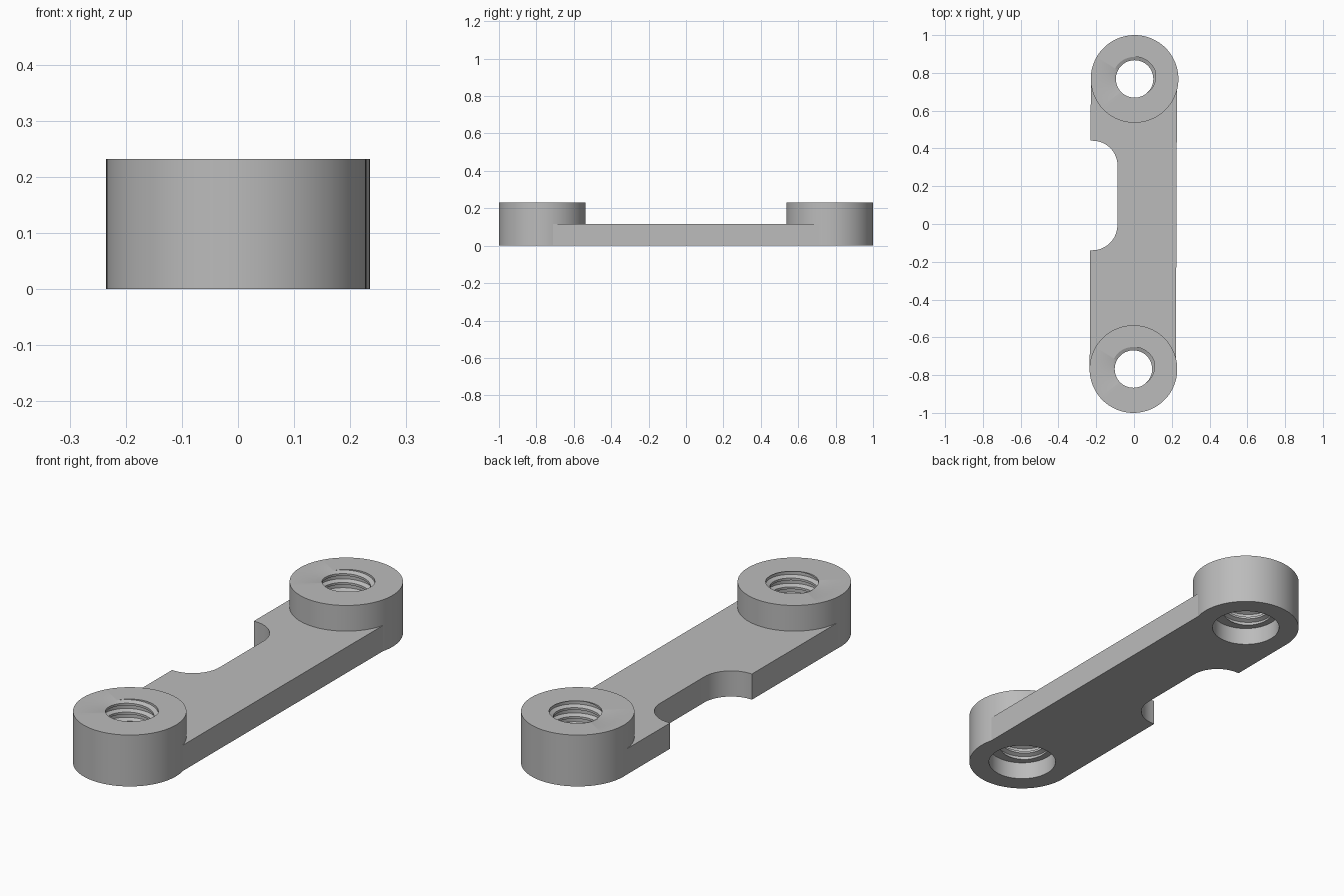
import bpy, bmesh
from math import sin, cos, pi, acos, radians

cube = bpy.data.objects.get("Cube")
if cube:
    bpy.data.objects.remove(cube)

R, HEIGHT, BAR_H, CENTRE = 0.232, 0.232, 0.116, 0.768
BORE_R, BORE_DEPTH = 0.146, 0.08
MINOR, MAJOR, PITCH = 0.099, 0.117, 0.04
SEGS = 96
TILT = -0.004

grey = bpy.data.materials.new("plain grey")
colour = (0.5, 0.5, 0.5, 1)
grey.diffuse_color = colour
grey.use_nodes = True
grey.node_tree.nodes["Principled BSDF"].inputs["Base Color"].default_value = colour


def finish(name, bm, location=(0, 0, 0)):
    bmesh.ops.recalc_face_normals(bm, faces=bm.faces)
    mesh = bpy.data.meshes.new(name)
    bm.to_mesh(mesh)
    bm.free()
    mesh.materials.append(grey)
    obj = bpy.data.objects.new(name, mesh)
    bpy.context.collection.objects.link(obj)
    obj.location = location
    obj.rotation_euler.z = TILT
    bpy.ops.object.select_all(action='DESELECT')
    obj.select_set(True)
    bpy.context.view_layer.objects.active = obj
    bpy.ops.object.shade_smooth_by_angle(angle=radians(25))
    return obj


# Thread shape: crest, slope, root, slope within one pitch
CORNERS = (0, 0.25, 0.45, 0.8)
TOP_PHASE = HEIGHT / PITCH - 0.25 - 0.62


def thread_radius(z, angle):
    p = (z / PITCH - angle / (2 * pi) - TOP_PHASE) % 1
    if p < 0.25:
        depth = 0
    elif p < 0.45:
        depth = (p - 0.25) / 0.2
    elif p < 0.8:
        depth = 1
    else:
        depth = (1 - p) / 0.2
    return MINOR + (MAJOR - MINOR) * depth


def boss_profile(angle):
    """Closed section of the boss: outer wall, threaded hole, counterbore."""
    section = [(R, 0), (R, HEIGHT), (thread_radius(HEIGHT, angle), HEIGHT)]
    for turn in range(8, -4, -1):
        for corner in reversed(CORNERS):
            z = PITCH * (turn + corner + TOP_PHASE % 1 + angle / (2 * pi))
            z = min(max(z, BORE_DEPTH), HEIGHT)
            section.append((thread_radius(z, angle), z))
    section.append((thread_radius(BORE_DEPTH, angle), BORE_DEPTH))
    return section + [(BORE_R, BORE_DEPTH), (BORE_R, 0)]


def make_boss(name, side):
    bm = bmesh.new()
    columns = []
    for i in range(SEGS + 1):
        a = 2 * pi * i / SEGS
        columns.append([bm.verts.new((r * cos(a), r * sin(a), z))
                        for r, z in boss_profile(a)])
    for left, right in zip(columns, columns[1:]):
        for k in range(len(left)):
            bm.faces.new((left[k - 1], left[k], right[k], right[k - 1]))
    bmesh.ops.remove_doubles(bm, verts=bm.verts, dist=0.00005)
    bmesh.ops.dissolve_degenerate(bm, edges=bm.edges, dist=0.00005)
    finish(name, bm, (-sin(TILT) * CENTRE * side, CENTRE * side, 0))


def arc(cx, cy, r, start, end, steps):
    return [(cx + r * cos(start + (end - start) * i / steps),
             cy + r * sin(start + (end - start) * i / steps))
            for i in range(steps + 1)]


# Connecting bar, hollowed at both ends to meet the bosses, with a side notch
def make_bar():
    inner = R - 0.003
    right, left = 0.2246, -0.2315
    a0 = acos(right / inner)
    notch_r, notch_x = 0.133, -0.088
    outline = arc(0, -CENTRE, inner, a0, pi, 40) + [(left, -CENTRE)]
    outline += [(left, -0.14)]
    outline += arc(notch_x - notch_r, -0.14 + notch_r, notch_r, -pi / 2, 0, 16)
    outline += arc(notch_x - notch_r, 0.44 - notch_r, notch_r, 0, pi / 2, 16)
    outline += [(left, 0.44), (left, CENTRE)]
    outline += arc(0, CENTRE, inner, -pi, -a0, 40)
    bm = bmesh.new()
    base = bm.faces.new([bm.verts.new((x, y, 0)) for x, y in outline])
    top = bmesh.ops.extrude_face_region(bm, geom=[base], use_keep_orig=True)["geom"]
    bmesh.ops.translate(bm, vec=(0, 0, BAR_H),
                        verts=[v for v in top if isinstance(v, bmesh.types.BMVert)])
    bmesh.ops.triangulate(bm, faces=[f for f in bm.faces if len(f.verts) > 4])
    finish("connecting_bar", bm)


make_bar()
make_boss("front_boss", -1)
make_boss("back_boss", 1)
